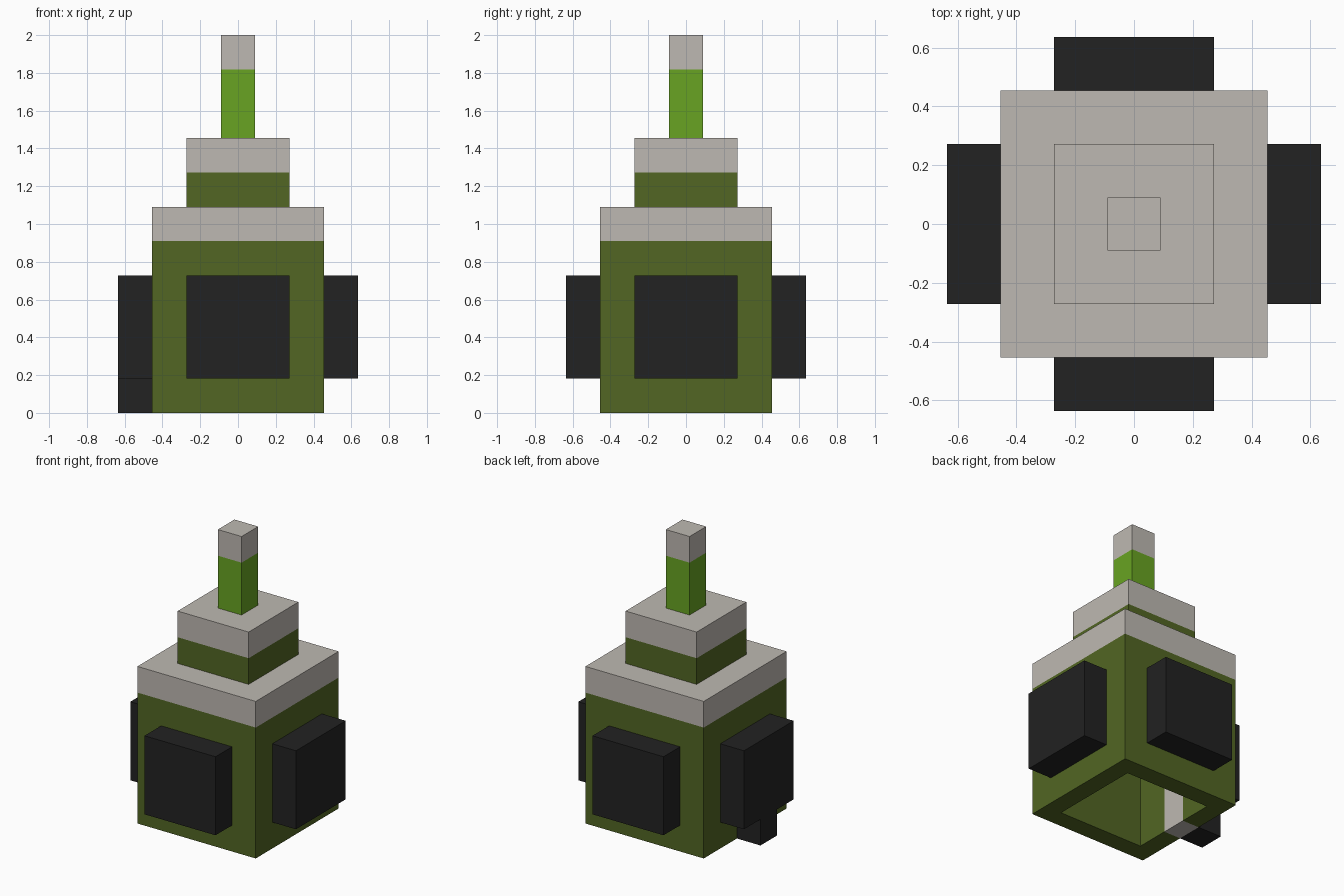
import bpy
import bmesh
from mathutils import Matrix, Vector

if "Cube" in bpy.data.objects:
    bpy.data.objects.remove(bpy.data.objects["Cube"], do_unlink=True)

U = 2 / 11  # one block of the grid the model is built on


def material(name, rgb):
    m = bpy.data.materials.new(name)
    m.use_nodes = True
    m.diffuse_color = (*rgb, 1)
    m.node_tree.nodes["Principled BSDF"].inputs["Base Color"].default_value = (*rgb, 1)
    return m


olive = material("olive", (0.084, 0.133, 0.017))
pale_olive = material("pale olive", (0.16, 0.20, 0.08))
green = material("bright green", (0.138, 0.371, 0.016))
stone = material("warm grey", (0.515, 0.485, 0.445))
black = material("black", (0.016, 0.016, 0.016))


def box(size, center):
    """Box measured in blocks."""
    bm = bmesh.new()
    bmesh.ops.create_cube(bm, size=1)
    bmesh.ops.scale(bm, vec=Vector(size) * U, verts=bm.verts)
    bmesh.ops.translate(bm, vec=Vector(center) * U, verts=bm.verts)
    return bm


def cut(bm, point, normal):
    bmesh.ops.bisect_plane(bm, geom=bm.verts[:] + bm.edges[:] + bm.faces[:],
                           plane_co=Vector(point) * U, plane_no=normal)


def finish(bm, name, mats, rule=None):
    bmesh.ops.recalc_face_normals(bm, faces=bm.faces)
    if rule:
        for f in bm.faces:
            f.material_index = rule(f.calc_center_median() / U, f.normal)
    me = bpy.data.meshes.new(name)
    bm.to_mesh(me)
    bm.free()
    for m in mats:
        me.materials.append(m)
    ob = bpy.data.objects.new(name, me)
    bpy.context.collection.objects.link(ob)
    return ob


# Hollow body, open below, with a grey lid and a grey strip on one inner wall
body = box((5, 5, 6), (0, 0, 3))
floor = min(body.faces, key=lambda f: f.calc_center_median().z)
bmesh.ops.inset_region(body, faces=[floor], thickness=U)
for step in (1, 3, 1):
    floor = bmesh.ops.extrude_discrete_faces(body, faces=[floor])["faces"][0]
    bmesh.ops.translate(body, vec=(0, 0, step * U), verts=floor.verts)
cut(body, (0, 0, 5), (0, 0, 1))
for y in (-0.5, 0.5):
    cut(body, (0, y, 0), (0, 1, 0))


def body_colour(c, n):
    inside = max(abs(c.x), abs(c.y)) < 1.6
    if c.z > 5.01:
        return 1
    if abs(c.y) < 0.4 and -2.4 < c.x < -1.4 and c.z < 4:
        return 1
    return 2 if inside and 1 < c.z < 4 else 0


finish(body, "body", [olive, stone, pale_olive], body_colour)


# Stacked neck and nozzle, each with a grey cap
def capped(name, width, z0, split, z1, lower):
    bm = box((width, width, z1 - z0), (0, 0, (z0 + z1) / 2))
    cut(bm, (0, 0, split), (0, 0, 1))
    finish(bm, name, [lower, stone], lambda c, n: int(c.z > split))


capped("neck", 3, 6, 7, 8, olive)
capped("nozzle", 1, 8, 10, 11, green)

# Black pads on the four sides
for i, side in enumerate(("front", "left", "back", "right")):
    pad = box((3, 1, 3), (0, -3, 2.5))
    bmesh.ops.rotate(pad, matrix=Matrix.Rotation(i * 1.5707963, 3, "Z"), verts=pad.verts)
    finish(pad, side + "_pad", [black])

# Small plug beneath the right pad
finish(box((1, 1, 1), (-3, 0, 0.5)), "plug", [black])
